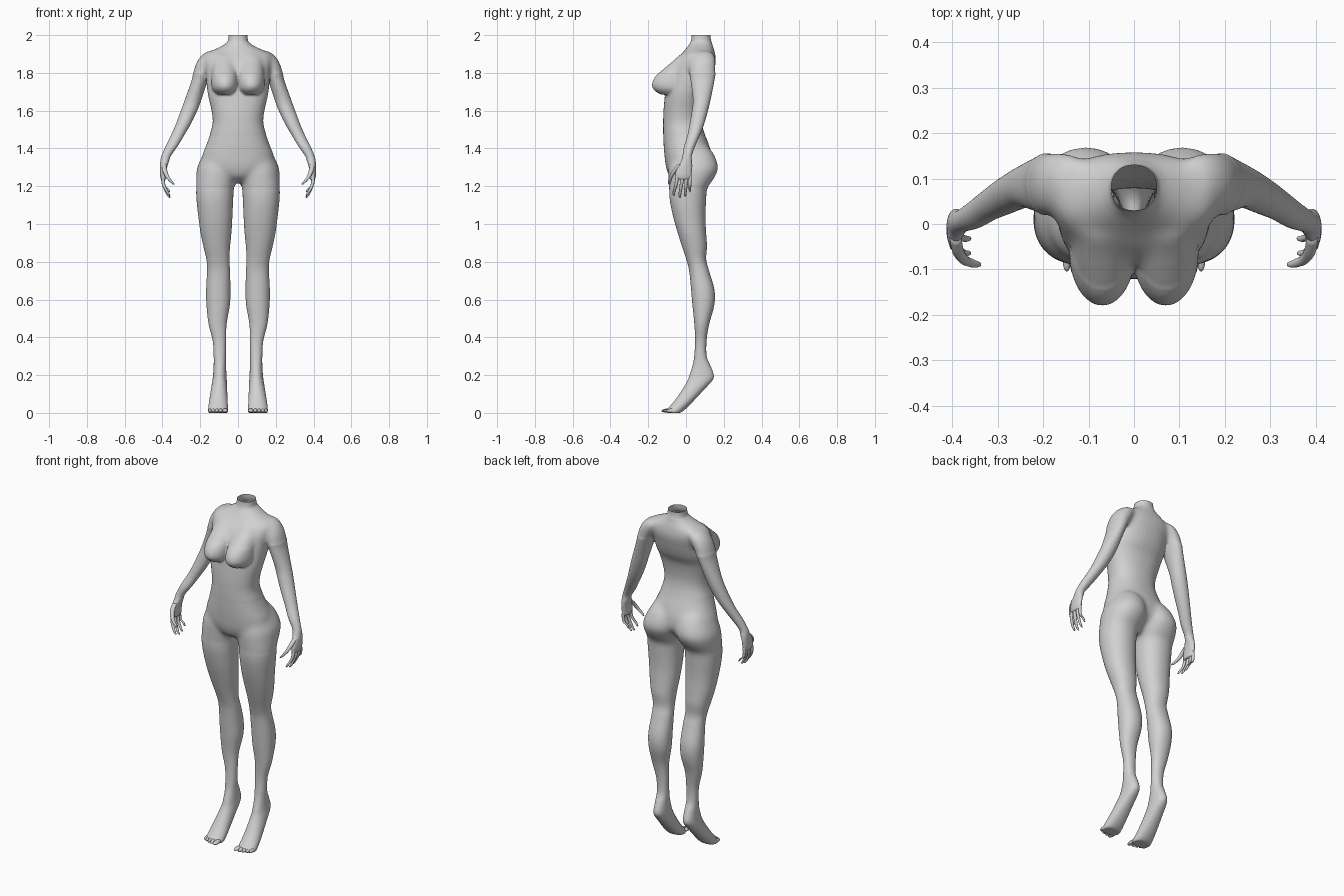
import bpy, bmesh, math

skin = bpy.data.materials.new("plain grey")
skin.diffuse_color = (0.64, 0.64, 0.64, 1)


def catmull(a, b, c, d, t):
    return 0.5 * (2 * b + (c - a) * t + (2 * a - 5 * b + 4 * c - d) * t * t
                  + (3 * b - a - 3 * c + d) * t ** 3)


def loft(bm, rows, side=1, power=2.0, sides=40, steps=5):
    """Closed loft through horizontal sections (z, x0, x1, y0, y1)."""
    pts = []
    for i in range(len(rows) - 1):
        q = [rows[max(i - 1, 0)], rows[i], rows[i + 1], rows[min(i + 2, len(rows) - 1)]]
        for s in range(steps):
            pts.append([catmull(*v, s / steps) for v in zip(*q)])
    pts.append(rows[-1])
    rings = []
    for z, x0, x1, y0, y1 in pts:
        ring = []
        for k in range(sides):
            a = 2 * math.pi * k / sides
            c, s = math.cos(a), math.sin(a)
            c = math.copysign(abs(c) ** (2 / power), c)
            s = math.copysign(abs(s) ** (2 / power), s)
            x = (x0 + x1) / 2 + c * (x1 - x0) / 2
            y = (y0 + y1) / 2 + s * (y1 - y0) / 2
            ring.append(bm.verts.new((side * x, y, z)))
        rings.append(ring)
    faces = [bm.faces.new(rings[0]), bm.faces.new(rings[-1])]
    for r, q in zip(rings, rings[1:]):
        for k in range(sides):
            n = (k + 1) % sides
            faces.append(bm.faces.new((r[k], r[n], q[n], q[k])))
    bmesh.ops.recalc_face_normals(bm, faces=faces)


def digit(bm, path, side):
    """Finger from points (x, y, z, radius)."""
    rows = [(z, x - r, x + r, y - r, y + r) for x, y, z, r in path]
    loft(bm, rows, side, sides=12, steps=4)


def finish(name, bm):
    me = bpy.data.meshes.new(name)
    bm.to_mesh(me)
    bm.free()
    me.materials.append(skin)
    ob = bpy.data.objects.new(name, me)
    bpy.context.collection.objects.link(ob)
    me.polygons.foreach_set("use_smooth", [True] * len(me.polygons))
    return ob


# section tables
torso = [(z, -w, w, a, b) for z, w, a, b in [
    (1.22, .03, -.04, .06), (1.25, .10, -.086, .09), (1.30, .185, -.106, .135),
    (1.36, .190, -.114, .138), (1.42, .168, -.119, .122), (1.48, .147, -.121, .098),
    (1.54, .134, -.121, .082), (1.60, .140, -.119, .08), (1.68, .158, -.112, .095),
    (1.74, .166, -.105, .125), (1.80, .170, -.092, .145), (1.86, .180, -.06, .159),
    (1.90, .175, -.025, .155), (1.93, .112, .0, .147), (1.96, .06, .022, .137),
    (1.98, .052, .028, .131), (2.0, .05, .03, .13), (2.03, .05, .03, .13)]]
leg = [(1.43, .04, .14, -.02, .09), (1.38, .005, .178, -.07, .142),
       (1.30, -.004, .216, -.092, .171), (1.24, .006, .221, -.093, .148),
       (1.19, .021, .222, -.09, .114), (1.12, .026, .219, -.085, .106),
       (1.03, .03, .209, -.066, .103), (.95, .035, .198, -.043, .107),
       (.88, .042, .183, -.021, .111), (.81, .045, .167, .002, .107),
       (.75, .042, .164, .017, .123), (.65, .04, .169, .027, .151),
       (.57, .043, .167, .034, .15), (.47, .06, .156, .044, .123),
       (.38, .063, .134, .048, .109), (.30, .064, .129, .043, .11),
       (.25, .063, .129, .034, .13), (.20, .061, .132, .018, .148),
       (.17, .059, .136, .007, .139), (.12, .057, .144, -.022, .093),
       (.07, .055, .152, -.057, .047), (.035, .053, .157, -.086, .013),
       (.012, .052, .159, -.106, -.012), (0, .054, .158, -.1, -.03)]
arm = [(1.915, .10, .165, .06, .13), (1.895, .09, .192, .035, .152),
       (1.86, .11, .218, .02, .159), (1.81, .14, .235, .017, .158),
       (1.76, .16, .246, .024, .151), (1.66, .193, .281, .036, .131),
       (1.60, .215, .303, .031, .117), (1.53, .249, .329, .019, .097),
       (1.47, .284, .355, .007, .074), (1.41, .32, .385, -.011, .048),
       (1.36, .355, .406, -.019, .031), (1.33, .365, .412, -.029, .033),
       (1.30, .375, .413, -.048, .034), (1.26, .378, .413, -.058, .031),
       (1.235, .378, .408, -.052, .026)]
breast = [(1.90, .02, .12, -.03, .04), (1.865, .012, .13, -.068, .05),
          (1.82, .004, .136, -.122, .05), (1.78, -.001, .140, -.163, .05),
          (1.74, -.002, .142, -.18, .05), (1.71, .002, .136, -.17, .05),
          (1.685, .02, .115, -.135, .03)]

# body: all large masses fused into one smooth skin
bm = bmesh.new()
loft(bm, torso, power=2.25)
for s in (1, -1):
    loft(bm, leg, s, power=2.15)
    loft(bm, arm, s)
    loft(bm, breast, s)
body = finish("body", bm)
rm = body.modifiers.new("fuse", 'REMESH')
rm.mode = 'VOXEL'
rm.voxel_size = 0.0055
sm = body.modifiers.new("soften", 'SMOOTH')
sm.factor = 0.5
sm.iterations = 7
fused = bpy.data.meshes.new_from_object(body.evaluated_get(bpy.context.evaluated_depsgraph_get()))
body.modifiers.clear()

# blend hips and shoulders, then open the neck
bm = bmesh.new()
bm.from_mesh(fused)
blend = [v for v in bm.verts if abs(v.co.x) < .26 and
         (1.17 < v.co.z < 1.48 or 1.80 < v.co.z < 1.955)]
for _ in range(40):
    bmesh.ops.smooth_vert(bm, verts=blend, factor=.5,
                          use_axis_x=True, use_axis_y=True, use_axis_z=True)
bmesh.ops.bisect_plane(bm, geom=bm.verts[:] + bm.edges[:] + bm.faces[:],
                       plane_co=(0, 0, 2), plane_no=(0, 0, 1), clear_outer=True)
for f in bm.faces:
    f.material_index = 0
    f.smooth = True
bm.to_mesh(body.data)
bm.free()

# fingers and toes
for s, label in ((1, "left"), (-1, "right")):
    bm = bmesh.new()
    for y0, y1, tip, r in ((-.045, -.064, 1.15, .0095), (-.019, -.032, 1.138, .0098),
                           (.004, -.004, 1.145, .0095), (.021, .02, 1.168, .0085)):
        digit(bm, [(.394, y0, 1.262, r), (.397, y0 * .8 + y1 * .2, 1.232, r),
                   (.391, (y0 + y1) / 2, 1.2, r * .9), (.374, y1, tip + .02, r * .75),
                   (.364, y1, tip + .004, r * .55), (.362, y1, tip, r * .2)], s)
    digit(bm, [(.393, -.03, 1.315, .013), (.388, -.058, 1.285, .013),
               (.375, -.078, 1.252, .011), (.355, -.087, 1.226, .009),
               (.343, -.089, 1.213, .006), (.34, -.089, 1.208, .002)], s)
    finish(label + "_fingers", bm)

    bm = bmesh.new()
    for x, tip, r in ((.068, -.13, .015), (.092, -.127, .011), (.112, -.121, .0105),
                      (.131, -.114, .010), (.148, -.105, .0095)):
        made = bmesh.ops.create_uvsphere(bm, u_segments=16, v_segments=10, radius=1)
        for v in made["verts"]:
            a, b, c = v.co
            v.co = (s * (x + a * r), tip + .03 + b * .03, .0105 + c * .0105 + (1 + b) * .002)
    bmesh.ops.recalc_face_normals(bm, faces=bm.faces[:])
    finish(label + "_toes", bm)
